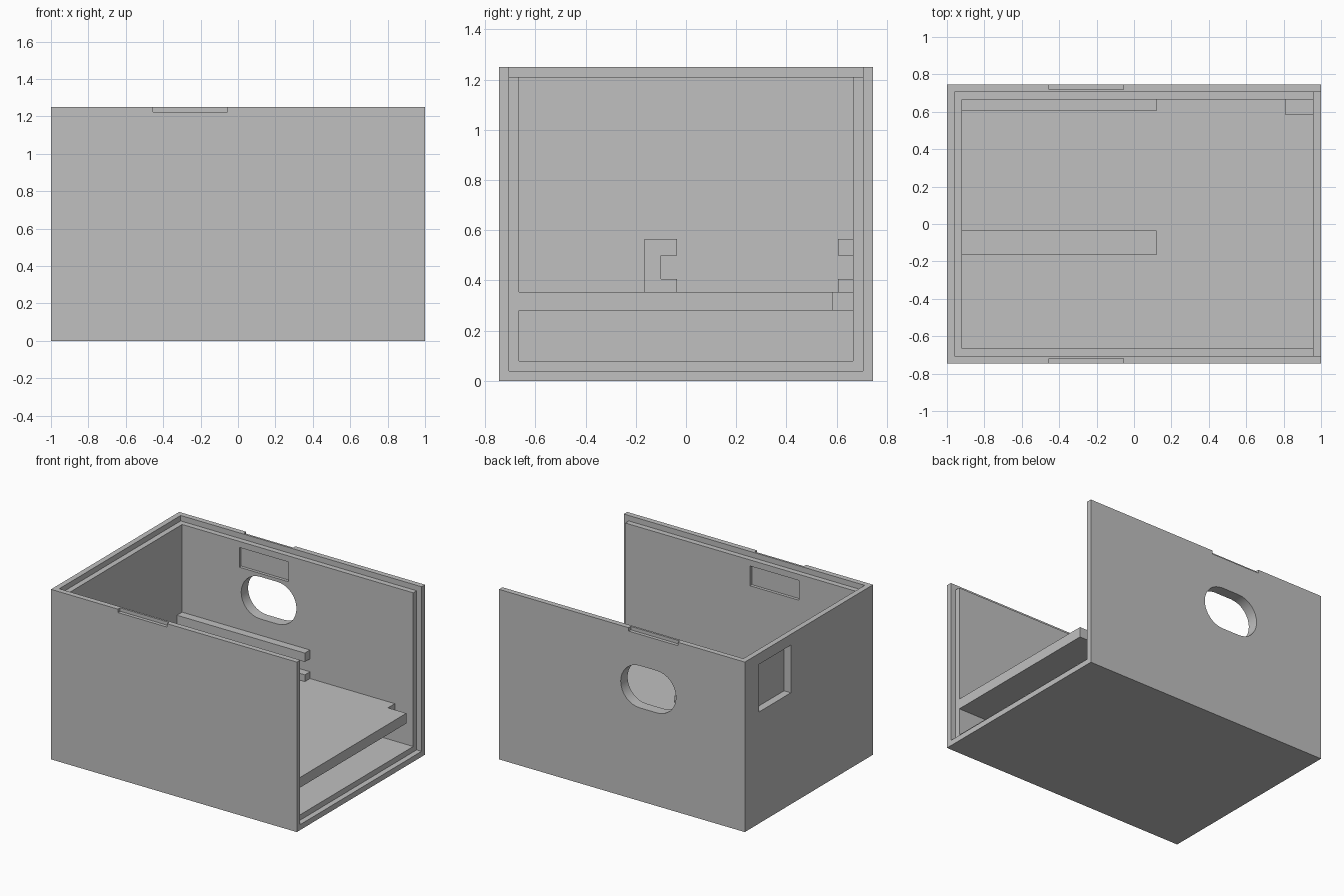
import bpy
import bmesh
import math

cube = bpy.data.objects.get("Cube")
if cube:
    bpy.data.objects.remove(cube, do_unlink=True)

grey = bpy.data.materials.new("plain grey")
grey.use_nodes = True
colour = (0.53, 0.53, 0.53, 1)
grey.diffuse_color = colour
grey.node_tree.nodes["Principled BSDF"].inputs["Base Color"].default_value = colour

# Main dimensions
HALF_X, HALF_Y, HEIGHT = 1.0, 0.745, 1.25
LIP, WALL = 0.04, 0.08
IN_Y = HALF_Y - WALL
IN_X = -HALF_X + WALL
END_X = HALF_X - LIP
OUT = 1.5          # past the outside of the box
BITE = 0.01        # overlap of fittings into the walls


def prism(name, points, axis, low, high):
    """Extrude a closed outline along an axis; the outline lies in the other two."""
    bm = bmesh.new()

    def place(p, d):
        return {"x": (d, p[0], p[1]), "y": (p[0], d, p[1]), "z": (p[0], p[1], d)}[axis]

    face = bm.faces.new([bm.verts.new(place(p, low)) for p in points])
    moved = bmesh.ops.extrude_face_region(bm, geom=[face])["geom"]
    shift = place((0, 0), high - low)
    verts = [g for g in moved if isinstance(g, bmesh.types.BMVert)]
    bmesh.ops.translate(bm, vec=shift, verts=verts)
    bmesh.ops.recalc_face_normals(bm, faces=bm.faces)
    mesh = bpy.data.meshes.new(name)
    bm.to_mesh(mesh)
    bm.free()
    mesh.materials.append(grey)
    obj = bpy.data.objects.new(name, mesh)
    bpy.context.collection.objects.link(obj)
    return obj


def box(name, x, y, z):
    outline = [(x[0], y[0]), (x[1], y[0]), (x[1], y[1]), (x[0], y[1])]
    return prism(name, outline, "z", *z)


def cut(target, cutter):
    cutter.hide_render = True
    mod = target.modifiers.new("cut", "BOOLEAN")
    mod.operation = "DIFFERENCE"
    mod.solver = "EXACT"
    mod.object = cutter
    bpy.context.view_layer.objects.active = target
    bpy.ops.object.modifier_apply(modifier=mod.name)
    bpy.data.objects.remove(cutter, do_unlink=True)


# Case open at the top and at the +x end
case = box("case", (-HALF_X, HALF_X), (-HALF_Y, HALF_Y), (0, HEIGHT))
cut(case, box("cavity", (IN_X, OUT), (-IN_Y, IN_Y), (WALL, OUT)))

# Stepped lip around both openings
lip_y = HALF_Y - LIP
cut(case, box("top_step", (-HALF_X + LIP, OUT), (-lip_y, lip_y), (HEIGHT - LIP, OUT)))
cut(case, box("end_step", (END_X, OUT), (-lip_y, lip_y), (LIP, OUT)))

# Outer rim notches and inner catch recesses on both long walls
catch_x = (-0.455, -0.055)
for side in (-1, 1):
    notch_y = sorted((side * 0.72, side * OUT))
    cut(case, box("rim_notch", catch_x, notch_y, (1.225, OUT)))
    recess_y = sorted((side * (IN_Y - 0.1), side * (IN_Y + 0.022)))
    cut(case, box("catch_recess", catch_x, recess_y, (1.02, 1.165)))

# Rounded opening through the back wall
radius, centre_x, centre_z, reach = 0.155, -0.215, 0.84, 0.07
slot = []
for end, start in ((1, -90), (-1, 90)):
    for i in range(17):
        a = math.radians(start + 180 * i / 16)
        slot.append((centre_x + end * reach + radius * math.cos(a),
                     centre_z + radius * math.sin(a)))
cut(case, prism("slot_cutter", slot, "y", 0.5, 1))

# Rectangular pocket in the outside of the closed end
cut(case, box("pocket", (-OUT, -HALF_X + 0.055), (0.21, 0.58), (0.82, 1.17)))

# Shelf with a cut-out corner
y0, y1 = -IN_Y - BITE, IN_Y + BITE
shelf_outline = [(IN_X - BITE, y0), (END_X, y0), (END_X, 0.585),
                 (0.81, 0.585), (0.81, y1), (IN_X - BITE, y1)]
prism("shelf", shelf_outline, "z", 0.28, 0.355)

# Grooved guide rail in the middle
base, low, high, top = 0.35, 0.405, 0.5, 0.565
rail_end = 0.12
rail = [(-0.165, base), (-0.035, base), (-0.035, low), (-0.1, low),
        (-0.1, high), (-0.035, high), (-0.035, top), (-0.165, top)]
prism("middle_rail", rail, "x", IN_X - BITE, rail_end)

# Pair of guide rails on the back wall
for name, z in (("lower_back_rail", (base, low)), ("upper_back_rail", (high, top))):
    box(name, (IN_X - BITE, rail_end), (0.605, y1), z)

for obj in bpy.context.collection.objects:
    if obj.type == "MESH":
        obj.select_set(True)
        bpy.context.view_layer.objects.active = obj
bpy.ops.object.shade_smooth_by_angle(angle=math.radians(30))
